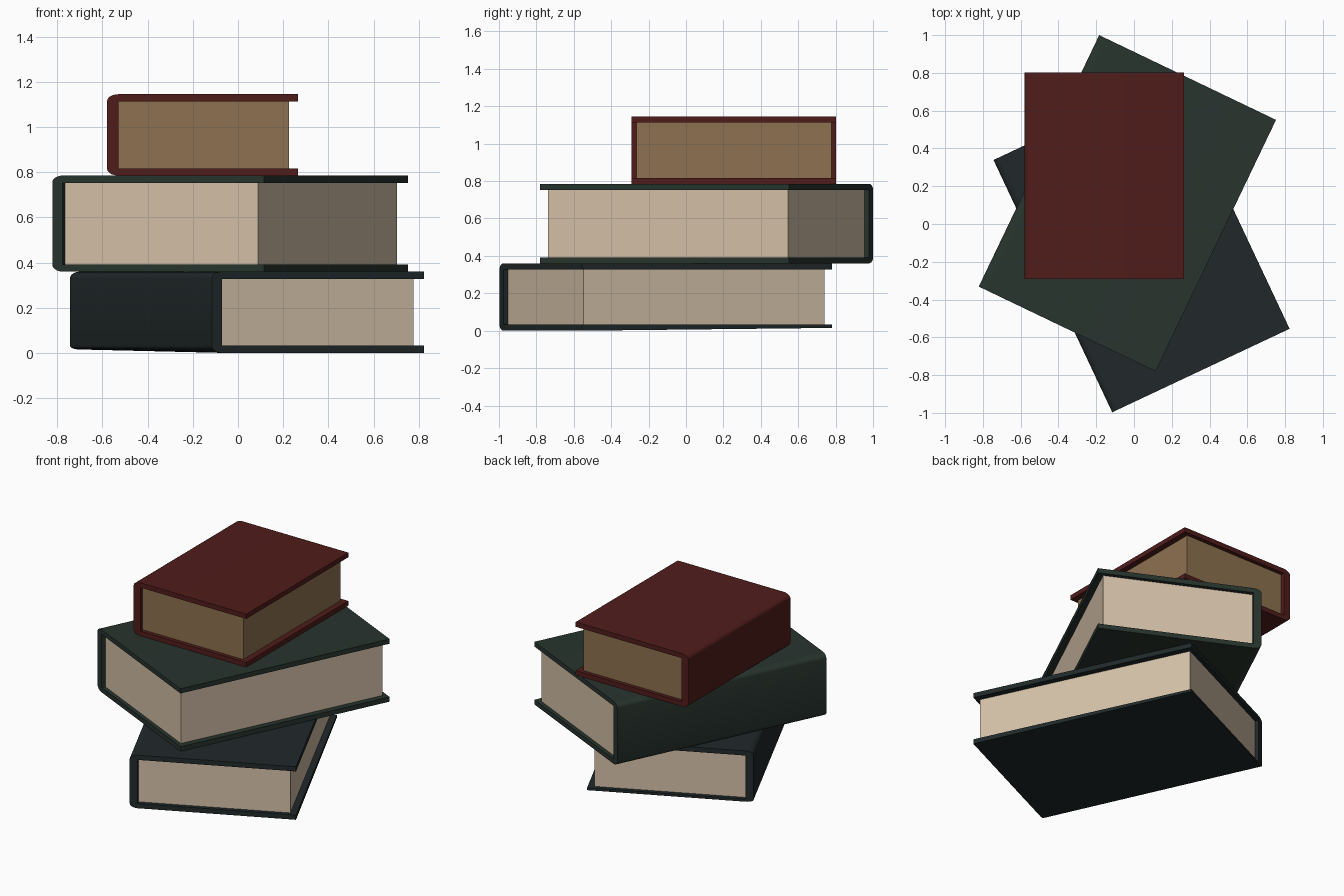
import bpy, bmesh
from math import sin, cos, pi, radians

if "Cube" in bpy.data.objects:
    bpy.data.objects.remove(bpy.data.objects["Cube"])

COVER = 0.032       # board thickness
SPINE = 0.05        # spine thickness
FORE_GAP = 0.04     # board overhang at the fore-edge
END_GAP = 0.026     # board overhang at head and tail


def material(name, rgb):
    m = bpy.data.materials.new(name)
    m.diffuse_color = (*rgb, 1)
    m.use_nodes = True
    m.node_tree.nodes["Principled BSDF"].inputs["Base Color"].default_value = m.diffuse_color
    return m


def extrude_profile(name, profile, depth, mat, place, lift=0.0):
    """Extrude an x-z outline along local y, then move it into place."""
    bm = bmesh.new()
    front = [bm.verts.new((x, -depth / 2, z)) for x, z in profile]
    back = [bm.verts.new((x, depth / 2, z)) for x, z in profile]
    n = len(profile)
    bm.faces.new(front)
    bm.faces.new(back[::-1])
    for i in range(n):
        j = (i + 1) % n
        bm.faces.new((front[i], back[i], back[j], front[j]))
    # thin the underside a little toward the back
    for v in back:
        if v.co.z < COVER * 0.99:
            v.co.z += lift * (1 - v.co.z / COVER)
    bmesh.ops.recalc_face_normals(bm, faces=bm.faces)
    mesh = bpy.data.meshes.new(name)
    bm.to_mesh(mesh)
    bm.free()
    mesh.materials.append(mat)
    ob = bpy.data.objects.new(name, mesh)
    bpy.context.collection.objects.link(ob)
    x, y, z, angle = place
    ob.location = (x, y, z)
    ob.rotation_euler.z = radians(angle)
    return ob


def book(name, w, d, h, place, cover_mat, page_mat, lift=0.0):
    l, r = -w / 2, w / 2
    rx, rz, steps = 0.05, 0.03, 5
    # C-shaped cover with rounded spine corners
    arc = [k * pi / 2 / steps for k in range(steps + 1)]
    top = [(l + rx - rx * sin(a), h - rz + rz * cos(a)) for a in arc]
    bottom = [(l + rx - rx * cos(a), rz - rz * sin(a)) for a in arc]
    inner = [(r, COVER), (l + SPINE, COVER),
             (l + SPINE, h - COVER), (r, h - COVER)]
    profile = [(r, h)] + top + bottom + [(r, 0)] + inner
    cover = extrude_profile(name + "_cover", profile, d, cover_mat, place, lift)
    bpy.ops.object.select_all(action='DESELECT')
    cover.select_set(True)
    bpy.context.view_layer.objects.active = cover
    bpy.ops.object.shade_smooth_by_angle(angle=radians(35))
    # page block
    block = [(l + SPINE, COVER), (r - FORE_GAP, COVER),
             (r - FORE_GAP, h - COVER), (l + SPINE, h - COVER)]
    extrude_profile(name + "_pages", block, d - 2 * END_GAP, page_mat, place)


cream = material("cream_paper", (0.66, 0.53, 0.39))
tan = material("tan_paper", (0.27, 0.165, 0.08))
slate = material("slate_cloth", (0.015, 0.022, 0.023))
green = material("green_cloth", (0.021, 0.034, 0.027))
red = material("red_cloth", (0.08, 0.012, 0.011))

# place = x, y, z, rotation in degrees
book("bottom_book", 1.038, 1.476, 0.36, (0.04, -0.108, 0, 25.2), slate, cream, 0.015)
book("middle_book", 1.038, 1.476, 0.425, (-0.035, 0.11, 0.36, -25.6), green, cream)
book("top_book", 0.845, 1.094, 0.36, (-0.157, 0.256, 0.785, 0), red, tan)
